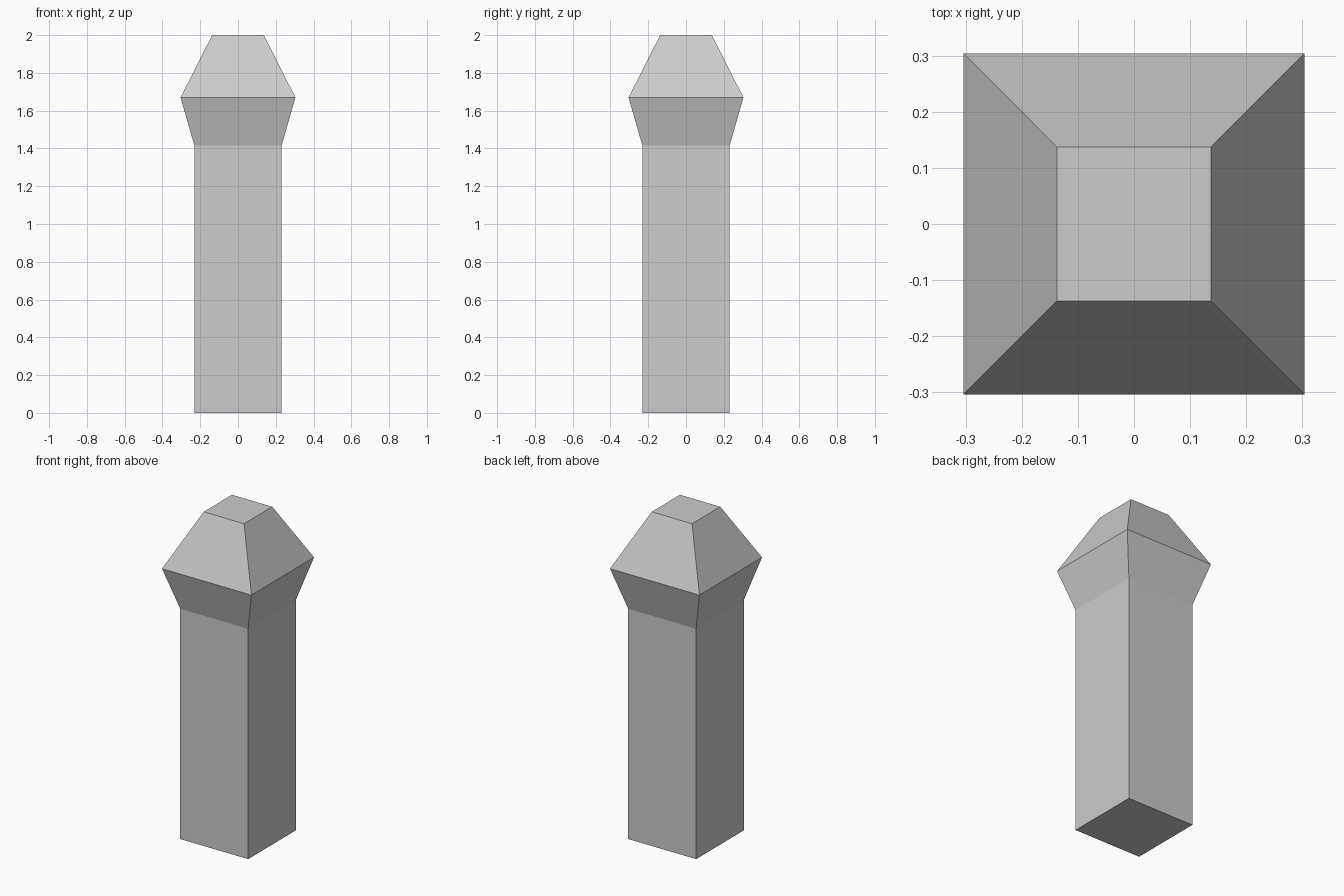
import bpy, bmesh

if "Cube" in bpy.data.objects:
    bpy.data.objects.remove(bpy.data.objects["Cube"])

# Square cross-sections from bottom to top: (half width, height)
PROFILE = [(0.231, 0.0), (0.231, 1.415), (0.304, 1.67), (0.137, 2.0)]


def square_ring(bm, half, z):
    corners = [(-1, -1), (1, -1), (1, 1), (-1, 1)]
    return [bm.verts.new((sx * half, sy * half, z)) for sx, sy in corners]


# Post: square shaft, flared neck and tapered flat-topped cap in one closed shell
bm = bmesh.new()
rings = [square_ring(bm, half, z) for half, z in PROFILE]
for low, high in zip(rings, rings[1:]):
    for i in range(4):
        j = (i + 1) % 4
        bm.faces.new((low[i], low[j], high[j], high[i]))
bm.faces.new(rings[0][::-1])
bm.faces.new(rings[-1])

mesh = bpy.data.meshes.new("post")
bm.to_mesh(mesh)
bm.free()
post = bpy.data.objects.new("post", mesh)
bpy.context.collection.objects.link(post)
